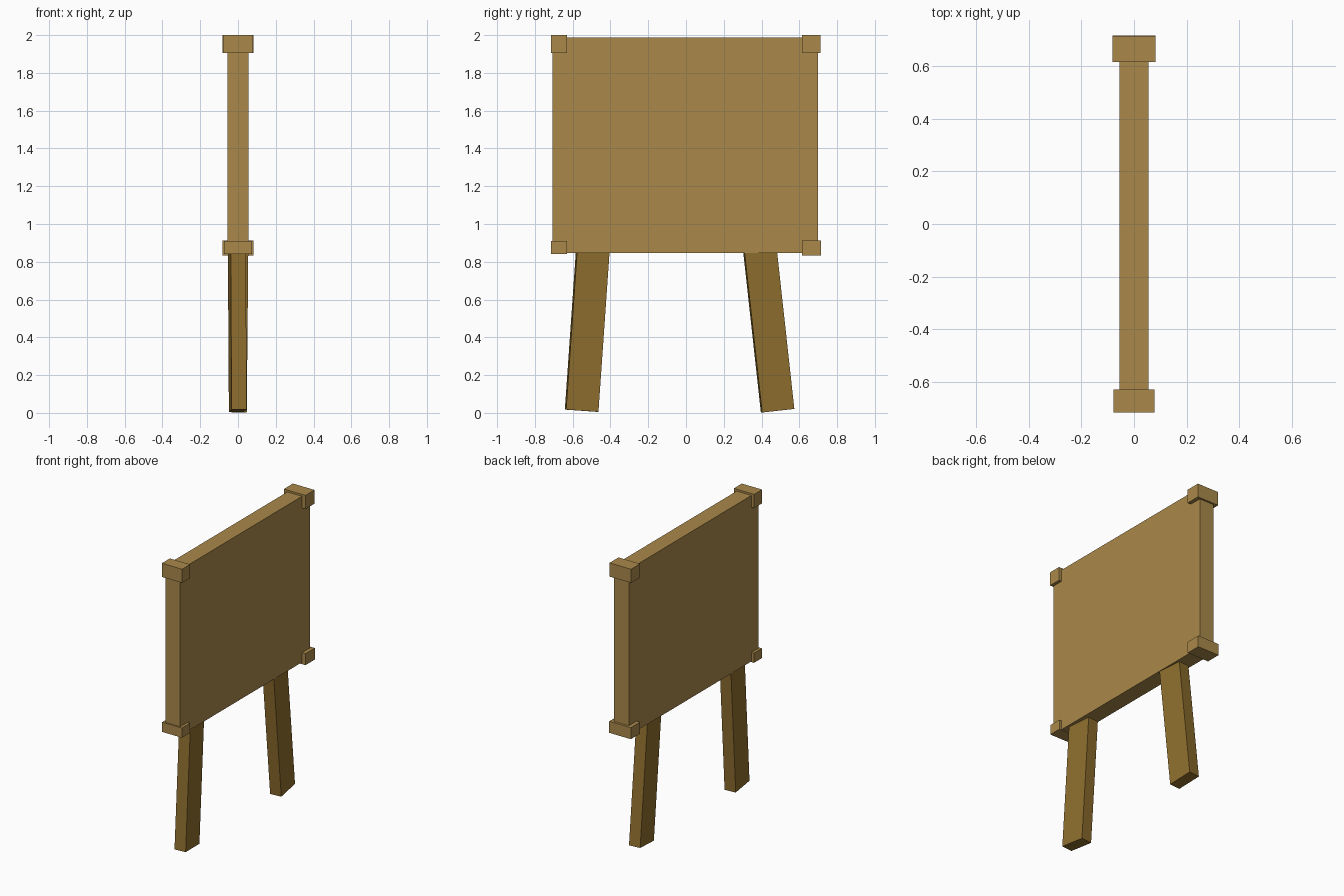
import bpy
from math import radians
from mathutils import Matrix, Vector

if "Cube" in bpy.data.objects:
    bpy.data.objects.remove(bpy.data.objects["Cube"])


def material(name, rgb):
    m = bpy.data.materials.new(name)
    m.diffuse_color = (*rgb, 1)
    m.use_nodes = True
    m.node_tree.nodes["Principled BSDF"].inputs["Base Color"].default_value = m.diffuse_color
    return m


light_wood = material("light_wood", (0.40, 0.25, 0.07))
dark_wood = material("dark_wood", (0.27, 0.155, 0.027))


def box(name, lo, hi, mat):
    """Box between two opposite corners."""
    lo, hi = Vector(lo), Vector(hi)
    bpy.ops.mesh.primitive_cube_add(size=1)
    ob = bpy.context.object
    ob.name = name
    ob.data.transform(Matrix.Translation((lo + hi) / 2) @ Matrix.Diagonal((*(hi - lo), 1)))
    ob.data.materials.append(mat)
    return ob


# Sign board
box("board", (-0.056, -0.707, 0.847), (0.056, 0.700, 1.987), light_wood)

# Corner caps, slightly uneven: (name, half depth, y range, z range)
for name, hx, (y0, y1), (z0, z1) in [
    ("top_left_cap", 0.077, (-0.716, -0.630), (1.906, 2.0)),
    ("top_right_cap", 0.082, (0.615, 0.713), (1.906, 2.0)),
    ("bottom_left_cap", 0.075, (-0.716, -0.630), (0.842, 0.909)),
    ("bottom_right_cap", 0.082, (0.615, 0.716), (0.834, 0.913)),
]:
    box(name, (-hx, y0, z0), (hx, y1, z1), light_wood)

# Splayed legs, each tilted about x and turned a little about z
for name, y, tilt in [("left_leg", -0.5525, -4.0), ("right_leg", 0.485, 6.3)]:
    leg = box(name, (-0.040, -0.086, 0), (0.040, 0.086, 0.87), dark_wood)
    leg.location = (-0.001, y, 0.0115)
    leg.rotation_euler = (radians(tilt), 0, radians(5))
